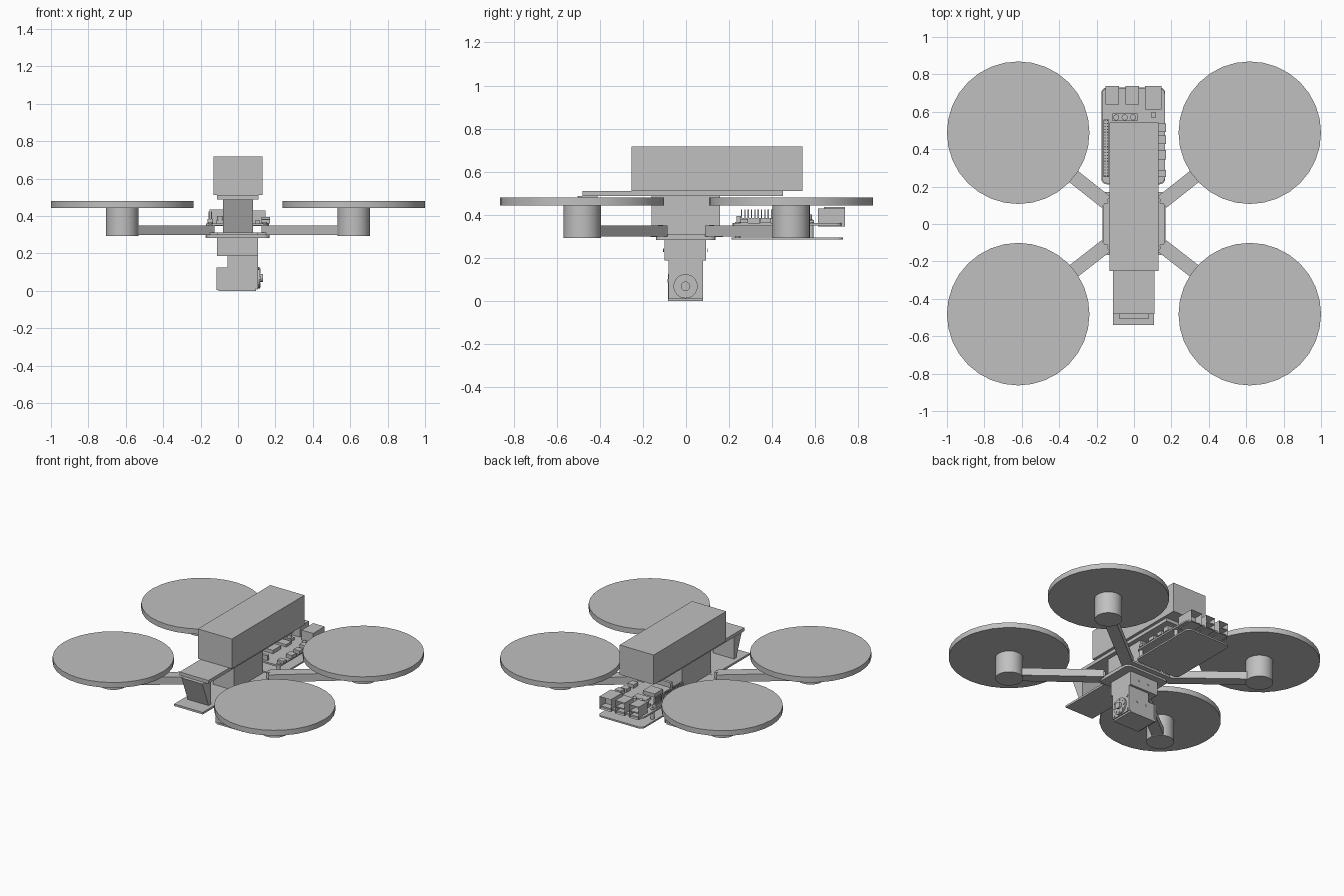
import bpy, bmesh, math
from mathutils import Vector, Matrix

old = bpy.data.objects.get("Cube")
if old:
    bpy.data.objects.remove(old, do_unlink=True)

GREY = (0.53, 0.53, 0.53, 1)
mat = bpy.data.materials.new("plain grey")
mat.use_nodes = True
mat.diffuse_color = GREY
mat.node_tree.nodes["Principled BSDF"].inputs["Base Color"].default_value = GREY


def finish(name, bm, smooth=False):
    bmesh.ops.recalc_face_normals(bm, faces=bm.faces[:])
    mesh = bpy.data.meshes.new(name)
    bm.to_mesh(mesh)
    bm.free()
    mesh.materials.append(mat)
    ob = bpy.data.objects.new(name, mesh)
    bpy.context.collection.objects.link(ob)
    if smooth:
        bpy.ops.object.select_all(action="DESELECT")
        bpy.context.view_layer.objects.active = ob
        ob.select_set(True)
        bpy.ops.object.shade_smooth_by_angle(angle=math.radians(35))
    return ob


def box(name, x, y, z, corner=0):
    """Box from (min, max) pairs, with optional rounded upright corners."""
    bm = bmesh.new()
    bmesh.ops.create_cube(bm, size=1)
    for v in bm.verts:
        v.co = [lo + (hi - lo) * (c + 0.5) for c, (lo, hi) in zip(v.co, (x, y, z))]
    if corner:
        upright = [e for e in bm.edges
                   if abs(e.verts[0].co.z - e.verts[1].co.z) > 1e-5]
        bmesh.ops.bevel(bm, geom=upright, offset=corner, segments=4,
                        profile=0.5, affect="EDGES")
    return finish(name, bm)


def cyl(name, start, end, r, sides=32):
    """Cylinder between two points."""
    a, b = Vector(start), Vector(end)
    axis = b - a
    turn = axis.to_track_quat("Z", "Y").to_matrix().to_4x4()
    bm = bmesh.new()
    bmesh.ops.create_cone(bm, cap_ends=True, segments=sides, radius1=r, radius2=r,
                          depth=axis.length,
                          matrix=Matrix.Translation((a + b) / 2) @ turn)
    return finish(name, bm, True)


def extrude_x(name, profile, x0, x1):
    """Extrude a (y, z) outline along x."""
    bm = bmesh.new()
    face = bm.faces.new([bm.verts.new((x0, y, z)) for y, z in profile])
    out = bmesh.ops.extrude_face_region(bm, geom=[face])
    moved = [v for v in out["geom"] if isinstance(v, bmesh.types.BMVert)]
    bmesh.ops.translate(bm, verts=moved, vec=(x1 - x0, 0, 0))
    return finish(name, bm)


# Rotor discs, motors and arms
for sx, side in ((1, "left"), (-1, "right")):
    for sy, end in ((-1, "front"), (1, "back")):
        tag = f"{end}_{side}"
        cx, cy = sx * 0.619, sy * 0.485 + 0.003
        cyl("rotor_disc_" + tag, (cx, cy, 0.443), (cx, cy, 0.48), 0.381)
        cyl("motor_" + tag, (cx, cy, 0.292), (cx, cy, 0.443), 0.087)
        a, b = Vector((sx * 0.15, sy * 0.117, 0)), Vector((cx, cy, 0))
        along = b - a
        bm = bmesh.new()
        bmesh.ops.create_cube(bm, size=1)
        bmesh.ops.scale(bm, vec=(along.length, 0.076, 0.052), verts=bm.verts[:])
        bmesh.ops.rotate(bm, verts=bm.verts[:], cent=(0, 0, 0),
                         matrix=Matrix.Rotation(math.atan2(along.y, along.x), 3, "Z"))
        bmesh.ops.translate(bm, verts=bm.verts[:], vec=(a + b) / 2 + Vector((0, 0, 0.324)))
        finish("arm_" + tag, bm)
        # Bolt heads of the centre plate
        cyl("plate_bolt_" + tag, (sx * 0.148, sy * 0.118, 0.30),
            (sx * 0.148, sy * 0.118, 0.353), 0.011, 12)

# Central body and its plates
box("body", (-0.08, 0.08), (-0.16, 0.157), (0.30, 0.49))
box("centre_plate", (-0.165, 0.163), (-0.165, 0.172), (0.297, 0.311), 0.02)
box("mount_plate", (-0.168, 0.168), (-0.14, 0.138), (0.283, 0.298), 0.03)
box("top_plate", (-0.112, 0.11), (-0.48, 0.45), (0.488, 0.511))
box("battery", (-0.132, 0.13), (-0.252, 0.542), (0.511, 0.717))

# Front shelf and tapered support
box("front_shelf", (-0.112, 0.108), (-0.54, -0.14), (0.298, 0.312))
extrude_x("front_support",
          [(-0.505, 0.488), (-0.41, 0.488), (-0.41, 0.31), (-0.435, 0.31)], -0.08, 0.08)

# Gimbal under the body
box("gimbal_base", (-0.112, 0.106), (-0.10, 0.094), (0.187, 0.284))
box("gimbal_neck", (-0.055, 0.10), (-0.082, 0.078), (0.12, 0.19))
box("servo", (-0.10, 0.10), (-0.08, 0.078), (0.012, 0.124))
box("servo_floor", (-0.105, 0.095), (-0.084, 0.08), (0.0, 0.012))
box("servo_side_plate", (-0.114, -0.10), (-0.084, 0.08), (0.005, 0.125))
box("servo_face_plate", (0.10, 0.107), (-0.082, 0.08), (0.008, 0.187))
cyl("servo_horn", (0.10, -0.002, 0.068), (0.118, -0.002, 0.068), 0.056)
cyl("servo_hub", (0.115, -0.002, 0.068), (0.134, -0.002, 0.068), 0.022, 24)
for i in range(8):
    t = math.tau * i / 8
    y, z = -0.002 + 0.043 * math.cos(t), 0.068 + 0.043 * math.sin(t)
    cyl("horn_bolt", (0.116, y, z), (0.121, y, z), 0.007, 10)
for y in (-0.066, 0.062):
    for z in (0.022, 0.118):
        cyl("face_bolt", (0.105, y, z), (0.111, y, z), 0.008, 10)
for x in (-0.038, 0.036):
    for z, face in ((0.235, 0.10), (0.094, 0.08)):
        for s in (-1, 1):
            y = s * face - 0.003
            cyl("block_bolt", (x, y, z), (x, y + s * 0.003, z), 0.008, 10)

# Circuit board on its carrier plate
box("board_carrier", (-0.175, 0.167), (0.212, 0.73), (0.284, 0.295), 0.03)
box("circuit_board", (-0.172, 0.165), (0.217, 0.725), (0.350, 0.361), 0.03)
for x in (-0.148, 0.142):
    for y in (0.24, 0.58):
        cyl("standoff", (x, y, 0.295), (x, y, 0.366), 0.013, 12)

# Ports on the back edge, each with two recessed-looking sockets
for name, x0, x1, y0, top in (("usb_port_a", -0.153, -0.08, 0.64, 0.435),
                              ("usb_port_b", -0.045, 0.026, 0.64, 0.435),
                              ("network_port", 0.06, 0.148, 0.612, 0.43)):
    port = box(name, (x0, x1), (y0, 0.738), (0.345, top))
    bm = bmesh.new()
    bm.from_mesh(port.data)
    bm.faces.ensure_lookup_table()
    back = [f for f in bm.faces if f.normal.y > 0.9]
    bmesh.ops.inset_individual(bm, faces=back, thickness=0.008, depth=0)
    bmesh.ops.translate(bm, verts=list(back[0].verts), vec=(0, -0.06, 0))
    bm.to_mesh(port.data)
    bm.free()
    if name != "network_port":
        box(name + "_tongue", (x0 + 0.006, x1 - 0.006), (y0 + 0.03, 0.735), (0.386, 0.394))

# Pin header along the right edge
box("pin_header", (-0.162, -0.135), (0.25, 0.56), (0.361, 0.385))
for i in range(20):
    for x in (-0.155, -0.142):
        y = 0.258 + i * 0.0155
        box("header_pin", (x - 0.003, x + 0.003), (y - 0.003, y + 0.003), (0.385, 0.425))

# Ports on the left edge, chips and small parts
for y, half, top in ((0.515, 0.022, 0.395), (0.45, 0.022, 0.385),
                     (0.37, 0.025, 0.385), (0.27, 0.018, 0.38)):
    box("side_port", (0.125, 0.172), (y - half, y + half), (0.361, top))
box("processor", (-0.06, 0.03), (0.34, 0.43), (0.361, 0.385))
box("memory_chip", (-0.06, 0.04), (0.47, 0.53), (0.361, 0.378))
box("hub_chip", (-0.115, 0.02), (0.55, 0.59), (0.361, 0.378))
box("network_chip", (0.09, 0.117), (0.57, 0.595), (0.361, 0.375))
for x in (-0.095, -0.05, -0.005):
    cyl("capacitor", (x, 0.57, 0.375), (x, 0.57, 0.40), 0.016, 16)
box("ribbon_socket", (-0.06, 0.06), (0.235, 0.255), (0.361, 0.395))
